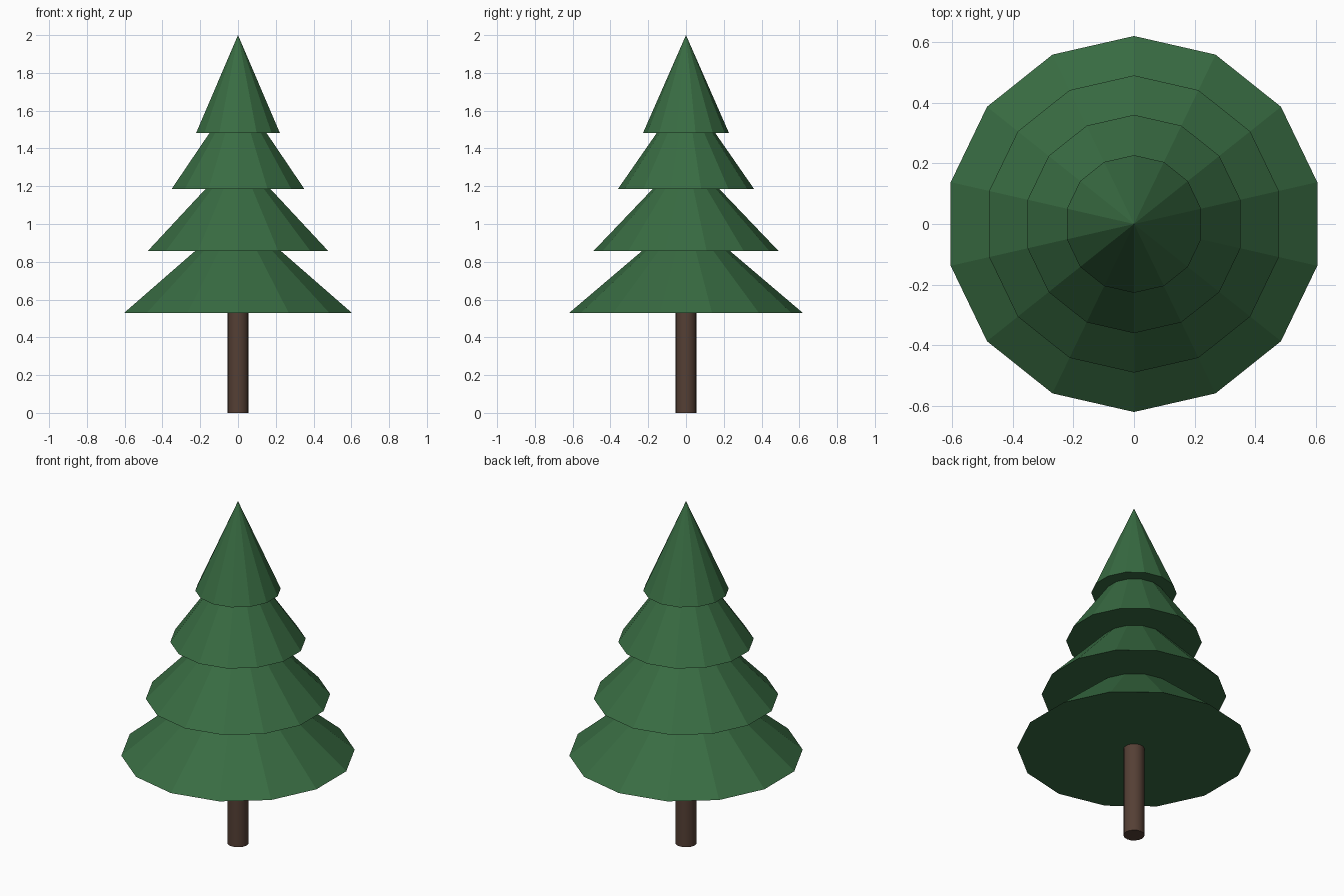
import bpy
import math

if "Cube" in bpy.data.objects:
    bpy.data.objects.remove(bpy.data.objects["Cube"])


def material(name, color):
    mat = bpy.data.materials.new(name)
    mat.diffuse_color = color
    mat.use_nodes = True
    mat.node_tree.nodes["Principled BSDF"].inputs["Base Color"].default_value = mat.diffuse_color
    return mat


needles = material("needles", (0.04, 0.15, 0.055, 1))
bark = material("bark", (0.09, 0.05, 0.035, 1))

# Trunk
TRUNK_HEIGHT = 0.56
bpy.ops.mesh.primitive_cylinder_add(vertices=16, radius=0.056, depth=TRUNK_HEIGHT,
                                    location=(0, 0, TRUNK_HEIGHT / 2))
trunk = bpy.context.object
trunk.name = "trunk"
trunk.data.materials.append(bark)
bpy.ops.object.shade_smooth_by_angle(angle=math.radians(40))

# Foliage tiers: base height, base radius, tip height
tiers = [
    (0.528, 0.62, 1.055),
    (0.857, 0.49, 1.37),
    (1.186, 0.36, 1.705),
    (1.483, 0.227, 2.0),
]
for i, (base, radius, tip) in enumerate(tiers, 1):
    bpy.ops.mesh.primitive_cone_add(vertices=14, radius1=radius, radius2=0,
                                    depth=tip - base, location=(0, 0, (base + tip) / 2))
    tier = bpy.context.object
    tier.name = f"foliage_tier_{i}"
    tier.data.materials.append(needles)
